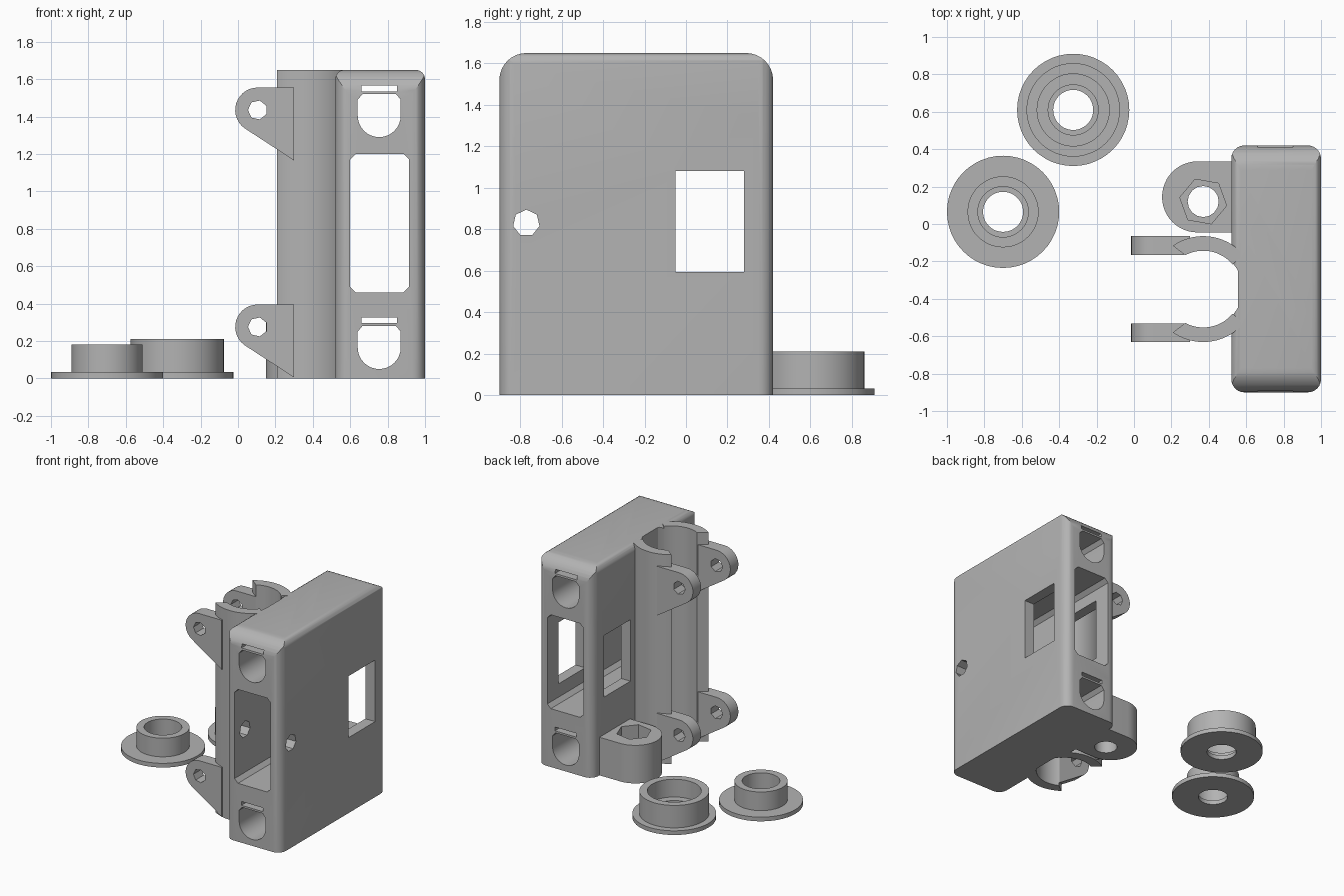
import bpy, bmesh
from math import sin, cos, pi, radians

if "Cube" in bpy.data.objects:
    bpy.data.objects.remove(bpy.data.objects["Cube"])

grey = bpy.data.materials.new("plastic_grey")
grey.use_nodes = True
GREY = (0.45, 0.45, 0.45, 1)
grey.diffuse_color = GREY
grey.node_tree.nodes["Principled BSDF"].inputs["Base Color"].default_value = GREY


def finish(name, bm):
    bmesh.ops.recalc_face_normals(bm, faces=bm.faces)
    me = bpy.data.meshes.new(name)
    bm.to_mesh(me)
    bm.free()
    me.materials.append(grey)
    ob = bpy.data.objects.new(name, me)
    bpy.context.collection.objects.link(ob)
    return ob


def prism(name, pts, axis, lo, hi):
    """Extrude a 2D outline along the named axis."""
    place = {"x": lambda a, b, t: (t, a, b),
             "y": lambda a, b, t: (a, t, b),
             "z": lambda a, b, t: (a, b, t)}[axis]
    bm = bmesh.new()
    ends = [[bm.verts.new(place(a, b, t)) for a, b in pts] for t in (lo, hi)]
    for ring in ends:
        bm.faces.new(ring)
    n = len(pts)
    for i in range(n):
        j = (i + 1) % n
        bm.faces.new((ends[0][i], ends[0][j], ends[1][j], ends[1][i]))
    return finish(name, bm)


def arc(cx, cy, r, a0, a1, n):
    angles = [radians(a0 + (a1 - a0) * i / n) for i in range(n + 1)]
    return [(cx + r * cos(a), cy + r * sin(a)) for a in angles]


def circle(cx, cy, r, n, start=0):
    return arc(cx, cy, r, start, start + 360, n)[:-1]


def rounded(x0, x1, y0, y1, radii, n=6):
    """Rectangle with corner radii in the order: right top, left top, left bottom, right bottom."""
    pts = []
    corners = [(x1, y1, -1, -1), (x0, y1, 1, -1), (x0, y0, 1, 1), (x1, y0, -1, 1)]
    for k, ((x, y, sx, sy), r) in enumerate(zip(corners, radii)):
        if r:
            pts += arc(x + sx * r, y + sy * r, r, 90 * k, 90 * k + 90, n)
        else:
            pts.append((x, y))
    return pts


def combine(ob, others, operation):
    """Apply booleans and remove the helper objects."""
    for other in others:
        mod = ob.modifiers.new("cut", "BOOLEAN")
        mod.operation, mod.object, mod.solver = operation, other, "EXACT"
    bpy.context.view_layer.update()
    deps = bpy.context.evaluated_depsgraph_get()
    me = bpy.data.meshes.new_from_object(ob.evaluated_get(deps))
    ob.modifiers.clear()
    ob.data = me
    for other in others:
        bpy.data.objects.remove(other)


def lathe(name, profile, cx, cy, n=48):
    bm = bmesh.new()
    rings = [[bm.verts.new((x, y, z)) for x, y in circle(cx, cy, r, n)] for r, z in profile]
    for k, ring in enumerate(rings):
        nxt = rings[(k + 1) % len(rings)]
        for i in range(n):
            j = (i + 1) % n
            bm.faces.new((ring[i], ring[j], nxt[j], nxt[i]))
    return finish(name, bm)


TOP = 1.65
CX, CY = 0.37, -0.348


def pipe_bore():
    # round bore, flattened where it meets the case
    pts = [(min(x, 0.556), y) for x, y in circle(CX, CY, 0.21, 64)]
    return prism("bore_cutter", pts, "z", -0.1, 1.8)


# Case: plan, side and front outlines intersected
case = prism("case", rounded(0.52, 1.0, -0.9, 0.42, [0.07] * 4), "z", 0, TOP)
combine(case, [
    prism("side_outline", rounded(-0.9, 0.42, -0.2, TOP, (0.13, 0.13, 0, 0), 8), "x", 0.3, 1.2),
    prism("front_outline", rounded(0.52, 1.0, -0.2, TOP, (0.05, 0.05, 0, 0), 4), "y", -1.1, 0.6),
], "INTERSECT")

# Case openings
cutters = [
    pipe_bore(),
    prism("window", rounded(0.6, 0.915, 0.46, 1.2, [0.03] * 4, 1), "y", -1, 0.6),
    prism("side_window", rounded(-0.05, 0.28, 0.595, 1.08, [0] * 4), "x", 0.3, 1.2),
    prism("screw_hole", circle(-0.77, 0.83, 0.065, 7, 90), "x", 0.3, 1.2),
]
for z in (0.05, 1.29):
    tunnel = arc(0.755, z + 0.115, 0.115, 180, 360, 16)
    tunnel += [(0.87, z + 0.2), (0.845, z + 0.23), (0.665, z + 0.23), (0.64, z + 0.2)]
    cutters.append(prism("tunnel", tunnel, "y", -1, 0.6))
    cutters.append(prism("tie_slot", rounded(0.66, 0.85, z + 0.245, z + 0.275, [0] * 4), "y", -1, 0.6))
combine(case, cutters, "DIFFERENCE")

# Pipe clamp: two mirrored jaws with hinge lugs
parts = [case]
for side, label in ((1, "back"), (-1, "front")):
    sector = arc(CX, 0, 0.283, 40, 125, 24) + arc(CX, 0, 0.205, 118, 40, 24)
    jaw = prism(label + "_clamp_jaw", [(x, CY + side * y) for x, y in sector], "z", 0, TOP)
    parts.append(jaw)
    for z, level in ((0.275, "lower"), (1.435, "upper")):
        outline = arc(0.105, z, 0.12, 90, 235, 14) + [(0.3, z - 0.27), (0.3, z + 0.12)]
        y0, y1 = sorted((CY + side * 0.183, CY + side * 0.283))
        lug = prism(label + "_" + level + "_lug", outline, "y", y0, y1)
        hole = prism("lug_hole", circle(0.105, z, 0.052, 7, 180), "y", y0 - 0.1, y1 + 0.1)
        combine(lug, [hole, pipe_bore()], "DIFFERENCE")
        parts.append(lug)

# Nut boss beside the clamp
boss = prism("nut_boss", arc(0.34, 0.145, 0.19, 90, 270, 24) + [(0.53, -0.045), (0.53, 0.335)], "z", 0, 0.3)
combine(boss, [
    prism("bolt_hole", circle(CX, 0.12, 0.083, 16), "z", -0.1, 0.5),
    prism("nut_pocket", circle(CX, 0.12, 0.127, 6, -10), "z", 0.18, 0.5),
], "DIFFERENCE")
parts.append(boss)

# Loose flanged bushings
parts.append(lathe("large_bushing", [
    (0.107, 0), (0.3, 0), (0.3, 0.033), (0.25, 0.033), (0.25, 0.21), (0.193, 0.21),
    (0.193, 0.07), (0.134, 0.07), (0.134, 0.033), (0.107, 0.033)], -0.325, 0.61))
parts.append(lathe("small_bushing", [
    (0.107, 0), (0.3, 0), (0.3, 0.033), (0.19, 0.033), (0.19, 0.18), (0.135, 0.18),
    (0.135, 0.033), (0.107, 0.033)], -0.7, 0.065))

# Smooth the round surfaces, keep edges sharp
bpy.ops.object.select_all(action="DESELECT")
for ob in parts:
    ob.select_set(True)
bpy.context.view_layer.objects.active = case
bpy.ops.object.shade_smooth_by_angle(angle=radians(25))
